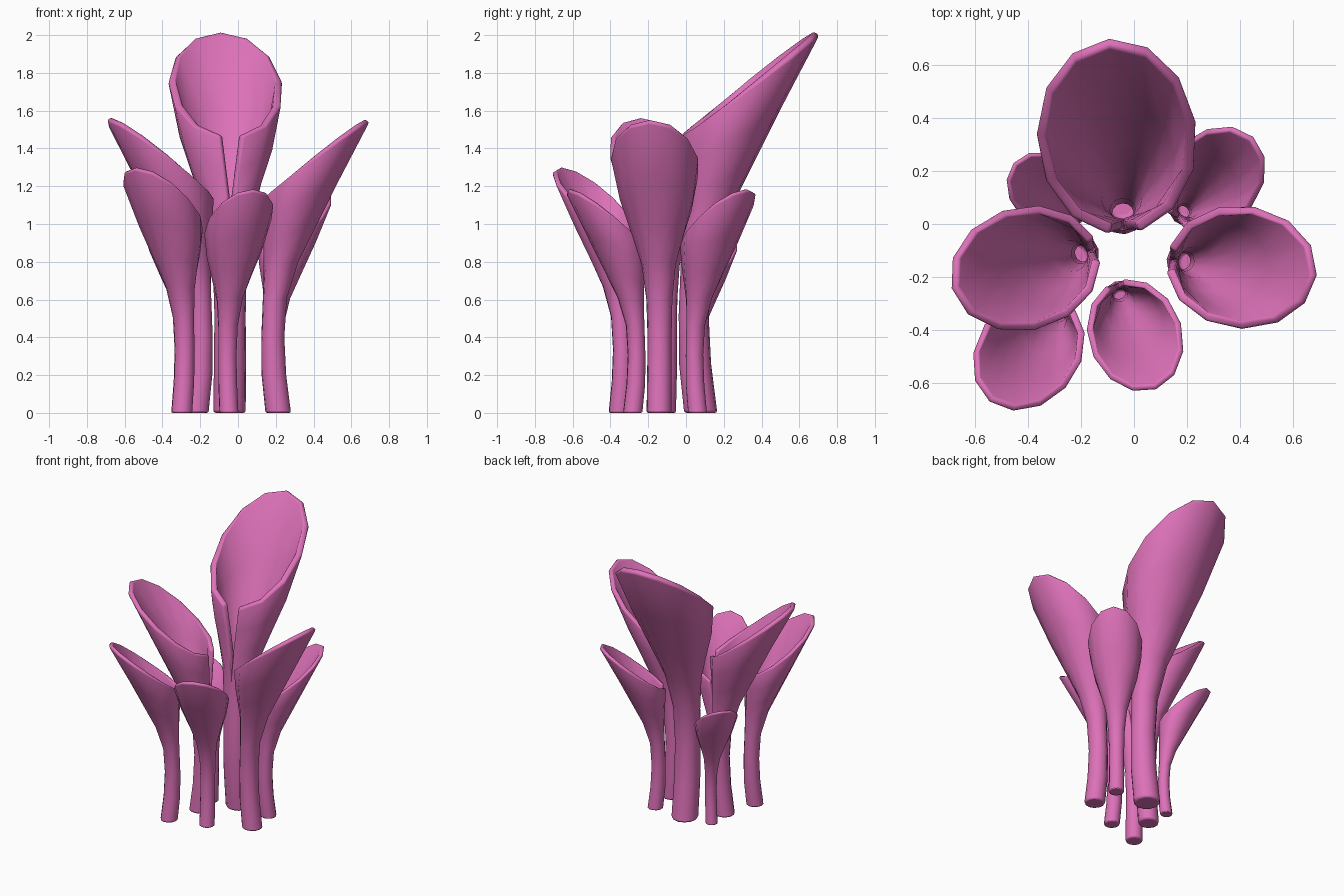
import bpy, bmesh, math
from mathutils import Vector

if "Cube" in bpy.data.objects:
    bpy.data.objects.remove(bpy.data.objects["Cube"])

pink = bpy.data.materials.new("orchid_pink")
pink.diffuse_color = (0.72, 0.165, 0.48, 1)
pink.use_nodes = True
pink.node_tree.nodes["Principled BSDF"].inputs["Base Color"].default_value = pink.diffuse_color

# Rings of a full-size funnel: inner u, inner z, outer u, outer z, half width, slit half angle
RINGS = [
    (-.088, 0.00, .088, 0.00, .086, 0),
    (-.115, 0.26, .055, 0.26, .085, 0),
    (-.117, 0.52, .042, 0.52, .083, 0),
    (-.107, 0.77, .060, 0.79, .090, 0),
    (-.100, 1.00, .140, 1.04, .118, 0),
    (-.105, 1.15, .270, 1.30, .180, .09),
    (-.110, 1.30, .420, 1.60, .252, .15),
    (-.120, 1.46, .630, 2.00, .305, .20),
]
SIDES = 12


def funnel(name, x, y, size, degrees):
    """Slit funnel on a curved stem, leaning towards the given direction."""
    a = math.radians(degrees)
    out = Vector((math.cos(a), math.sin(a), 0))
    side = Vector((-math.sin(a), math.cos(a), 0))
    up = Vector((0, 0, 1))
    base = Vector((x, y, 0))
    bm = bmesh.new()
    grid = []
    for ui, zi, uo, zo, w, gap in RINGS:
        row = []
        for i in range(SIDES + 1):
            t = math.pi + gap + i / SIDES * (2 * math.pi - 2 * gap)
            k = (1 + math.cos(t)) / 2
            p = out * (ui + (uo - ui) * k) + up * (zi + (zo - zi) * k) + side * (w * math.sin(t))
            row.append(bm.verts.new(base + p * size))
        grid.append(row)
    for lo, hi in zip(grid, grid[1:]):
        for i in range(SIDES):
            bm.faces.new((lo[i], lo[i + 1], hi[i + 1], hi[i]))
    bm.faces.new(grid[0][SIDES - 1::-1])          # stem bottom
    bmesh.ops.remove_doubles(bm, verts=bm.verts, dist=1e-4)  # close the stem seam
    me = bpy.data.meshes.new(name)
    bm.to_mesh(me)
    bm.free()
    me.materials.append(pink)
    ob = bpy.data.objects.new(name, me)
    bpy.context.collection.objects.link(ob)

    # wall thickness and rounded lip
    wall = ob.modifiers.new("wall", 'SOLIDIFY')
    wall.thickness = 0.042 * size
    wall.offset = -1
    lip = ob.modifiers.new("lip", 'BEVEL')
    lip.width = 0.013 * size
    lip.segments = 2
    lip.limit_method = 'ANGLE'
    lip.angle_limit = math.radians(60)

    bpy.ops.object.select_all(action='DESELECT')
    ob.select_set(True)
    bpy.context.view_layer.objects.active = ob
    bpy.ops.object.shade_smooth_by_angle(angle=math.radians(55))


# Cluster: name, base x, base y, size, lean direction
for spec in [
    ("tall_back_funnel", -.045, .078, 1.0, 94.5),
    ("right_funnel", .213, -.143, .77, -6),
    ("left_funnel", -.222, -.118, .775, 195),
    ("front_left_funnel", -.298, -.354, .645, 232),
    ("front_funnel", -.048, -.282, .588, -69),
    ("back_right_funnel", .200, .061, .588, 47),
    ("back_left_funnel", -.235, .046, .46, 140),
]:
    funnel(*spec)
